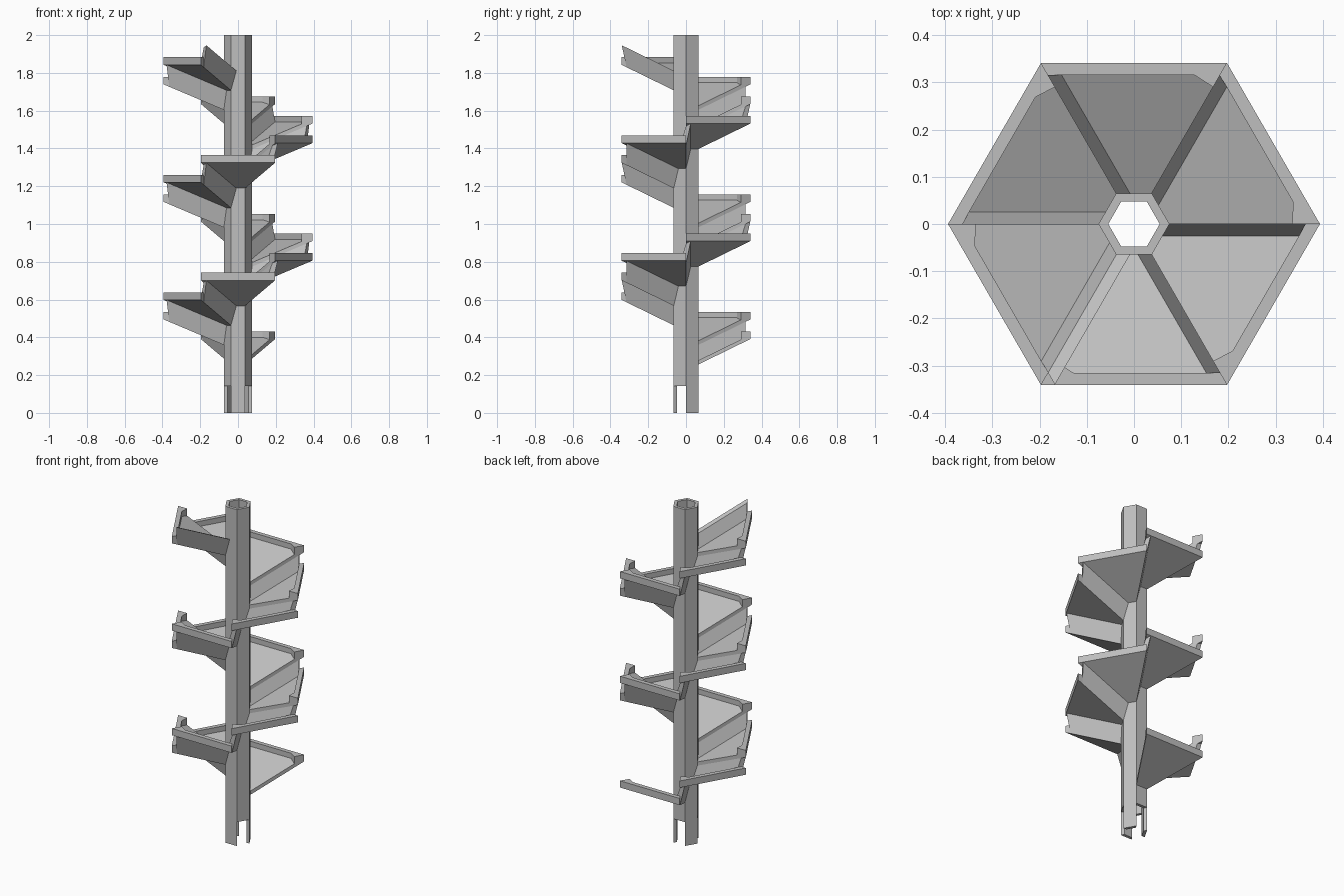
import bpy
import bmesh
import math
from mathutils import Matrix, Vector

cube = bpy.data.objects.get("Cube")
if cube:
    bpy.data.objects.remove(cube, do_unlink=True)

grey = bpy.data.materials.new("concrete_grey")
grey.use_nodes = True
GREY = (0.52, 0.52, 0.52, 1)
grey.diffuse_color = GREY
grey.node_tree.nodes["Principled BSDF"].inputs["Base Color"].default_value = GREY

TAN, COS, SIN = math.tan(math.pi / 6), math.cos(math.pi / 6), 0.5
RIM, LIP, HUB = 0.341, 0.315, 0.065      # distances from the axis to the flats
RISE, FIRST, COUNT = 0.1037, 0.431, 15   # height per step, first rim, steps
SLAB, WALL = 0.022, 0.025                # thicknesses


def under(a):
    """Height of a tray's sloping underside, measured from its rim top."""
    return -0.04 - 0.135 * (RIM - a) / (RIM - HUB)


def prism(bm, first, second):
    """Solid between two matching outlines."""
    a = [bm.verts.new(p) for p in first]
    b = [bm.verts.new(p) for p in second]
    bm.faces.new(a)
    bm.faces.new(b[::-1])
    for i in range(len(a)):
        j = (i + 1) % len(a)
        bm.faces.new((a[j], a[i], b[i], b[j]))


def finish(bm, name):
    bmesh.ops.recalc_face_normals(bm, faces=bm.faces)
    mesh = bpy.data.meshes.new(name)
    bm.to_mesh(mesh)
    bm.free()
    mesh.materials.append(grey)
    obj = bpy.data.objects.new(name, mesh)
    bpy.context.collection.objects.link(obj)
    return obj


def place(obj, i):
    obj.matrix_world = (Matrix.Translation((0, 0, FIRST + RISE * i))
                        @ Matrix.Rotation(math.radians(90 + 60 * i), 4, "Z"))


def tray():
    """Sixty degree wedge with a raised rim, sloping down to the column."""
    bm = bmesh.new()
    profile = [(RIM, 0), (LIP, 0), (LIP, under(LIP) + SLAB),
               (HUB, under(HUB) + SLAB), (HUB, under(HUB)), (RIM, under(RIM))]
    prism(bm, *[[(a, s * a * TAN, z) for a, z in profile] for s in (-1, 1)])
    # corner gusset at the start of the rim
    corner = [(LIP, -LIP * TAN), (0.29, -0.29 * TAN), (LIP, -0.1285)]
    prism(bm, *[[(a, t, z) for a, t in corner] for z in (0, -0.05)])
    return finish(bm, "step_tray")


def riser():
    """Leaning wall from the end of a tray up to the underside of the next."""
    def point(outer, d, top):
        r = (LIP + d / 2) / COS if outer else (HUB - abs(d) / 2) / COS
        own, following = r * COS - d * SIN, r * COS + d * SIN
        if top:
            z = under(following) + RISE
        else:
            z = under(own) + (SLAB if d < 0 else 0)
        return Vector((own, r * SIN + d * COS, z))

    bm = bmesh.new()
    section = [(-WALL, False), (0, False), (WALL, True), (0, True)]
    prism(bm, *[[point(o, d, top) for d, top in section] for o in (True, False)])
    return finish(bm, "step_riser")


def column():
    """Hexagonal tube whose alternate sides stop short as foot openings."""
    bm = bmesh.new()
    outer, inner, opening, top = HUB / COS, 0.0545, 0.142, 2.0

    def ring(r, k, z):
        ang = math.radians(60 * k)
        return (r * math.cos(ang), r * math.sin(ang), z)

    def quad(*pts):
        bm.faces.new([bm.verts.new(p) for p in pts])

    for k in range(6):
        low = opening if k % 2 else 0
        n = k + 1
        quad(ring(outer, k, low), ring(outer, n, low), ring(outer, n, top), ring(outer, k, top))
        quad(ring(inner, n, low), ring(inner, k, low), ring(inner, k, top), ring(inner, n, top))
        quad(ring(outer, k, top), ring(outer, n, top), ring(inner, n, top), ring(inner, k, top))
        quad(ring(outer, n, low), ring(outer, k, low), ring(inner, k, low), ring(inner, n, low))
        # side of a foot
        a, b = (outer, inner) if k % 2 else (inner, outer)
        quad(ring(a, k, 0), ring(b, k, 0), ring(b, k, opening), ring(a, k, opening))
    # weld shared corners; normals are already set by winding
    bmesh.ops.remove_doubles(bm, verts=bm.verts, dist=0.0001)
    return finish(bm, "column")


column()
for i in range(COUNT):
    for build in (tray, riser):
        part = build()
        part.name = f"{part.data.name.split('.')[0]}_{i + 1}"
        place(part, i)
